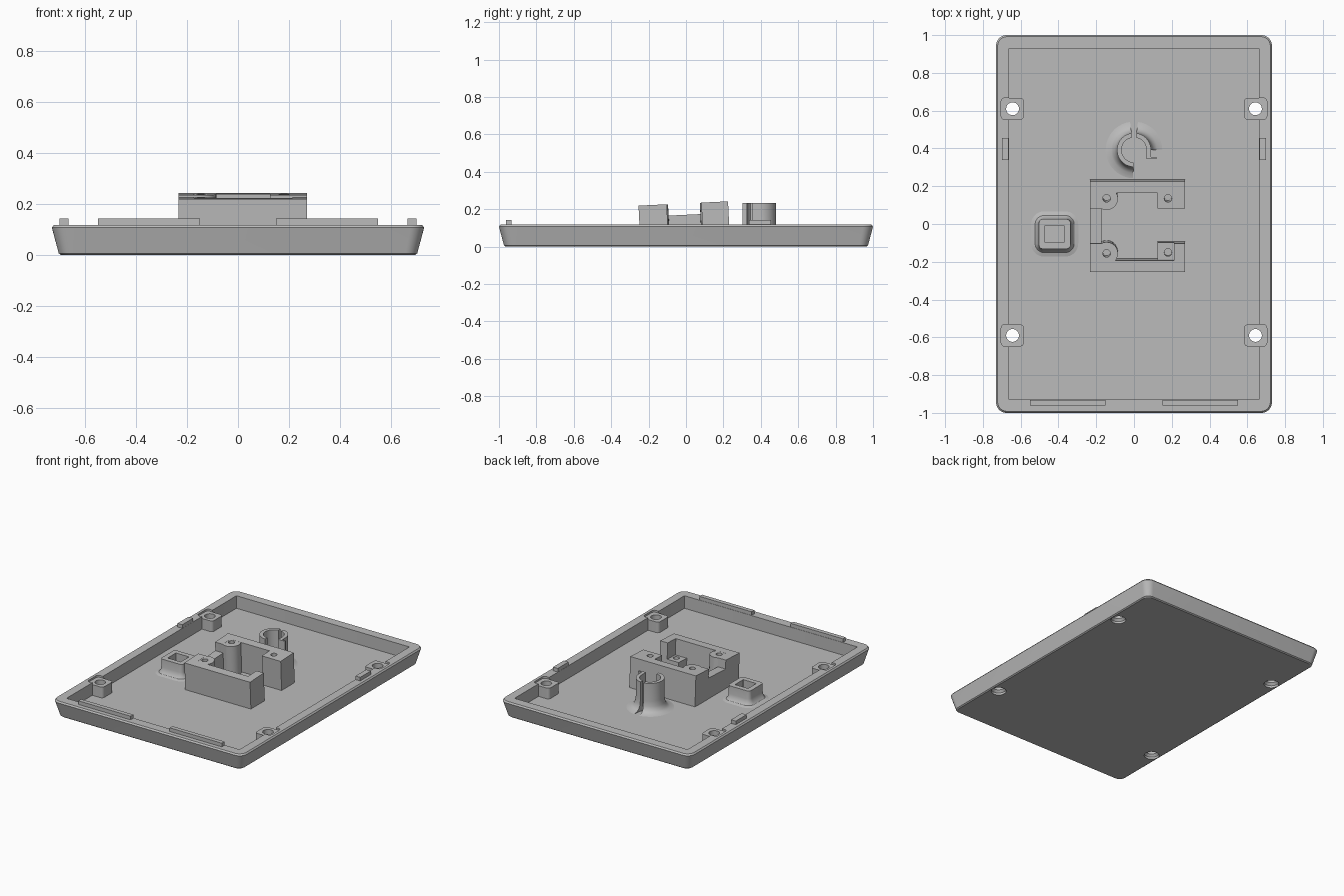
import bpy, bmesh, math
from mathutils import Matrix

if "Cube" in bpy.data.objects:
    bpy.data.objects.remove(bpy.data.objects["Cube"])

grey = bpy.data.materials.new("plastic grey")
grey.diffuse_color = (0.5, 0.5, 0.5, 1)
grey.use_nodes = True
grey.node_tree.nodes["Principled BSDF"].inputs["Base Color"].default_value = grey.diffuse_color
FLOOR = 0.03


def finish(bm, name):
    bmesh.ops.recalc_face_normals(bm, faces=bm.faces)
    me = bpy.data.meshes.new(name)
    bm.to_mesh(me)
    bm.free()
    me.materials.append(grey)
    ob = bpy.data.objects.new(name, me)
    bpy.context.collection.objects.link(ob)
    return ob


def loft(name, cx, cy, rings, seg=8):
    """Stack of rounded rectangles (half x, half y, corner radius, z)."""
    bm = bmesh.new()
    loops = []
    for hx, hy, r, z in rings:
        loop = []
        for q, (sx, sy) in enumerate(((1, 1), (-1, 1), (-1, -1), (1, -1))):
            for i in range(seg + 1):
                a = math.pi / 2 * (q + i / seg)
                loop.append(bm.verts.new((cx + sx * (hx - r) + r * math.cos(a),
                                          cy + sy * (hy - r) + r * math.sin(a), z)))
        loops.append(loop)
    n = len(loops[0])
    for a, b in zip(loops, loops[1:]):
        for i in range(n):
            bm.faces.new((a[i], a[(i + 1) % n], b[(i + 1) % n], b[i]))
    bm.faces.new(loops[0])
    bm.faces.new(loops[-1])
    bmesh.ops.remove_doubles(bm, verts=bm.verts, dist=1e-5)
    return finish(bm, name)


def box(name, x0, x1, y0, y1, z0, z1):
    bm = bmesh.new()
    m = Matrix.Translation(((x0 + x1) / 2, (y0 + y1) / 2, (z0 + z1) / 2))
    m = m @ Matrix.Diagonal((x1 - x0, y1 - y0, z1 - z0, 1))
    bmesh.ops.create_cube(bm, size=1, matrix=m)
    return finish(bm, name)


def rod(name, x, y, *stations):
    return loft(name, x, y, [(r, r, r * 0.999, z) for r, z in stations], 6)


def combine(ob, tools, op="DIFFERENCE"):
    """Apply a boolean with each tool, then discard the tools."""
    for t in tools:
        mod = ob.modifiers.new("bool", "BOOLEAN")
        mod.operation, mod.object, mod.solver = op, t, "EXACT"
    dg = bpy.context.evaluated_depsgraph_get()
    dg.update()
    me = bpy.data.meshes.new_from_object(ob.evaluated_get(dg))
    ob.modifiers.clear()
    ob.data = me
    for t in tools:
        bpy.data.objects.remove(t)


def arc_wall(name, cx, cy, a0, a1, profile, seg):
    """Closed (radius, z) profile swept between two angles in degrees."""
    bm = bmesh.new()
    rows = []
    for i in range(seg + 1):
        a = math.radians(a0 + (a1 - a0) * i / seg)
        rows.append([bm.verts.new((cx + r * math.cos(a), cy + r * math.sin(a), z))
                     for r, z in profile])
    n = len(profile)
    for a, b in zip(rows, rows[1:]):
        for i in range(n):
            bm.faces.new((a[i], a[(i + 1) % n], b[(i + 1) % n], b[i]))
    bm.faces.new(rows[0])
    bm.faces.new(rows[-1])
    return finish(bm, name)


# Shallow tray with tapered outer walls
tray = loft("tray", 0, 0, [
    (0.695, 0.965, 0.04, 0), (0.703, 0.973, 0.045, 0.006),
    (0.73, 1.0, 0.055, 0.107), (0.722, 0.992, 0.05, 0.117),
    (0.663, 0.93, 0.004, 0.117), (0.663, 0.93, 0.004, FLOOR)])

# Screw bosses at the sides, countersunk from below
spots = [(sx * 0.643, y) for sx in (-1, 1) for y in (0.61, -0.59)]
combine(tray, [loft("pocket", x, y, [(0.06, 0.058, 0.02, 0.1), (0.06, 0.058, 0.02, 0.2)])
               for x, y in spots], "DIFFERENCE")
combine(tray, [loft("boss", x, y, [(0.06, 0.058, 0.02, 0.015), (0.06, 0.058, 0.02, 0.104)])
               for x, y in spots], "UNION")
combine(tray, [rod("drill", x, y, (0.048, -0.05), (0.048, 0.015), (0.034, 0.03), (0.034, 0.2))
               for x, y in spots])

# Snap tabs on the rim
for s, side in ((-1, "left"), (1, "right")):
    box(f"front_tab_{side}", s * 0.35 - 0.2, s * 0.35 + 0.2, -0.962, -0.932, 0.1, 0.142)
    box(f"side_tab_{side}", s * 0.682 - 0.018, s * 0.682 + 0.018, 0.338, 0.455, 0.09, 0.142)

# Tilted mounting block with open middle, side notches and round corner posts
block = box("mount_block", -0.233, 0.27, -0.243, 0.236, 0.02, 0.231)
combine(block, [
    box("middle", -0.173, 0.125, -0.182, 0.175, -0.1, 0.4),
    box("right_gap", 0.1, 0.4, -0.092, 0.093, -0.1, 0.4),
    box("left_notch", -0.4, -0.1, -0.092, 0.093, 0.17, 0.4),
    box("corner_recess", 0.1, 0.213, -0.182, -0.05, 0.12, 0.4)])
combine(block, [rod("post", -0.145, y, (0.06, 0.021), (0.06, 0.2305))
                for y in (0.145, -0.145)], "UNION")
combine(block, [rod("screw_hole", x, y, (0.02, 0.06), (0.02, 0.4))
                for x in (-0.145, 0.18) for y in (0.147, -0.145)])
block.data.transform(Matrix.Rotation(0.048, 4, "X"))

# Split ring holder with a flared foot and a straight tail
wall = [(0.15, FLOOR), (0.122, 0.036), (0.104, 0.05), (0.094, 0.075),
        (0.09, 0.11), (0.09, 0.233), (0.066, 0.233), (0.066, 0.02), (0.15, 0.02)]
arc_wall("ring_holder_left", 0, 0.392, 98, 268, wall, 20)
arc_wall("ring_holder_right", 0, 0.392, 0, 82, wall, 10)
box("ring_holder_tail", 0.066, 0.09, 0.345, 0.393, 0.02, 0.233)
box("ring_holder_lip", 0.085, 0.118, 0.345, 0.356, 0.02, 0.233)

# Square socket with a flared foot
loft("square_socket", -0.42, -0.053, [
    (0.125, 0.12, 0.07, 0.02), (0.125, 0.12, 0.07, FLOOR), (0.104, 0.099, 0.05, 0.036),
    (0.092, 0.087, 0.035, 0.05), (0.086, 0.081, 0.025, 0.075), (0.084, 0.079, 0.022, 0.13),
    (0.05, 0.045, 0.001, 0.13), (0.05, 0.045, 0.001, 0.07)])

# Smooth the rounded parts, keep crisp edges
for ob in list(bpy.context.scene.objects):
    bpy.ops.object.select_all(action="DESELECT")
    ob.select_set(True)
    bpy.context.view_layer.objects.active = ob
    bpy.ops.object.shade_smooth_by_angle(angle=math.radians(32))
